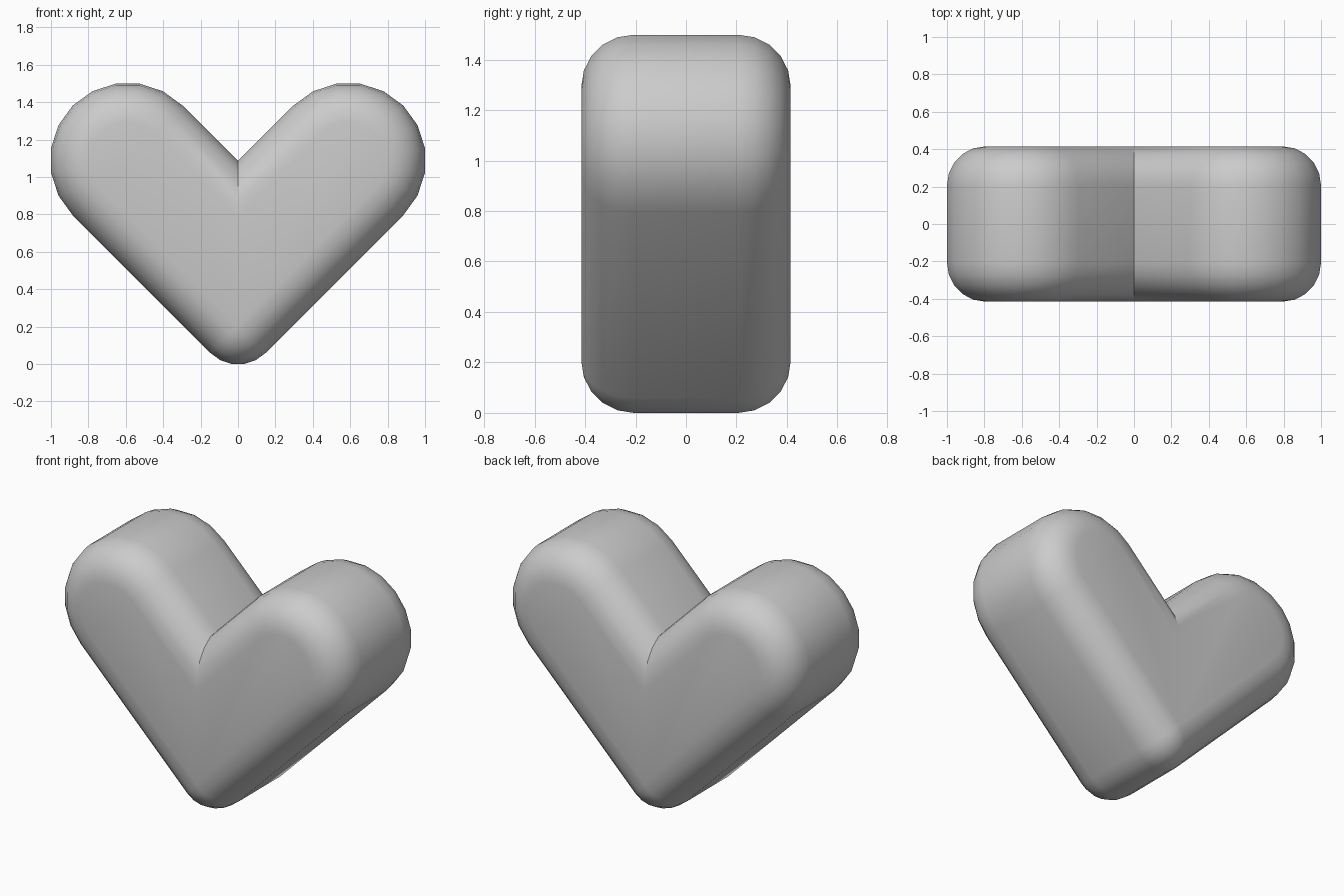
import bpy
import bmesh
from math import sin, cos, radians, sqrt

cube = bpy.data.objects.get("Cube")
if cube:
    bpy.data.objects.remove(cube, do_unlink=True)

RADIUS = 0.415            # lobe radius, also half the depth
BEVEL = RADIUS / 2        # rounding of the front and back rims
LOBE_X, LOBE_Z = 0.59, 1.0885
STEP = 18                 # degrees per facet
SPAN = RADIUS * sqrt(2)
NOTCH_Z = LOBE_Z - LOBE_X + SPAN
TIP_Z = LOBE_Z - LOBE_X - SPAN + BEVEL * sqrt(2)


def arc(cx, cz, r, start, stop):
    return [(cx + r * cos(radians(a)), cz + r * sin(radians(a)))
            for a in range(start, stop + 1, STEP)]


def outline(inset):
    """Heart outline, counter-clockwise from the notch, shrunk by inset."""
    left = arc(-LOBE_X, LOBE_Z, RADIUS - inset, 45, 225)
    tip = arc(0, TIP_Z, BEVEL - inset, 225, 315)
    right = arc(LOBE_X, LOBE_Z, RADIUS - inset, -45, 135)
    return [(0, NOTCH_Z - inset * sqrt(2))] + left + tip + right


# Stacked outlines: the rim curves inward at both the front and the back
bm = bmesh.new()
flat = RADIUS - BEVEL
angles = range(0, 91, STEP)
layers = [(-flat - BEVEL * sin(radians(a)), BEVEL * (1 - cos(radians(a))))
          for a in reversed(angles)]
layers += [(-y, inset) for y, inset in reversed(layers)]
rings = [[bm.verts.new((x, y, z)) for x, z in outline(inset)]
         for y, inset in layers]

# Walls between neighbouring outlines
count = len(rings[0])
for lower, upper in zip(rings, rings[1:]):
    for i in range(count):
        j = (i + 1) % count
        bm.faces.new((lower[i], lower[j], upper[j], upper[i]))

# Flat front and back, each split down the middle into two arms
middle = count // 2
for ring in (rings[0], rings[-1]):
    bm.faces.new(ring[:middle + 1])
    bm.faces.new(ring[middle:] + ring[:1])

bmesh.ops.remove_doubles(bm, verts=bm.verts, dist=0.0005)
bmesh.ops.recalc_face_normals(bm, faces=bm.faces)

mesh = bpy.data.meshes.new("heart_body")
bm.to_mesh(mesh)
bm.free()
heart = bpy.data.objects.new("heart_body", mesh)
bpy.context.collection.objects.link(heart)

# Plain grey material
grey = bpy.data.materials.new("plain_grey")
grey.use_nodes = True
colour = (0.6, 0.6, 0.6, 1)
grey.diffuse_color = colour
grey.node_tree.nodes["Principled BSDF"].inputs["Base Color"].default_value = colour
mesh.materials.append(grey)

# Smooth rounding with the notch crease kept sharp
bpy.ops.object.select_all(action="DESELECT")
heart.select_set(True)
bpy.context.view_layer.objects.active = heart
bpy.ops.object.shade_smooth_by_angle(angle=radians(35))
